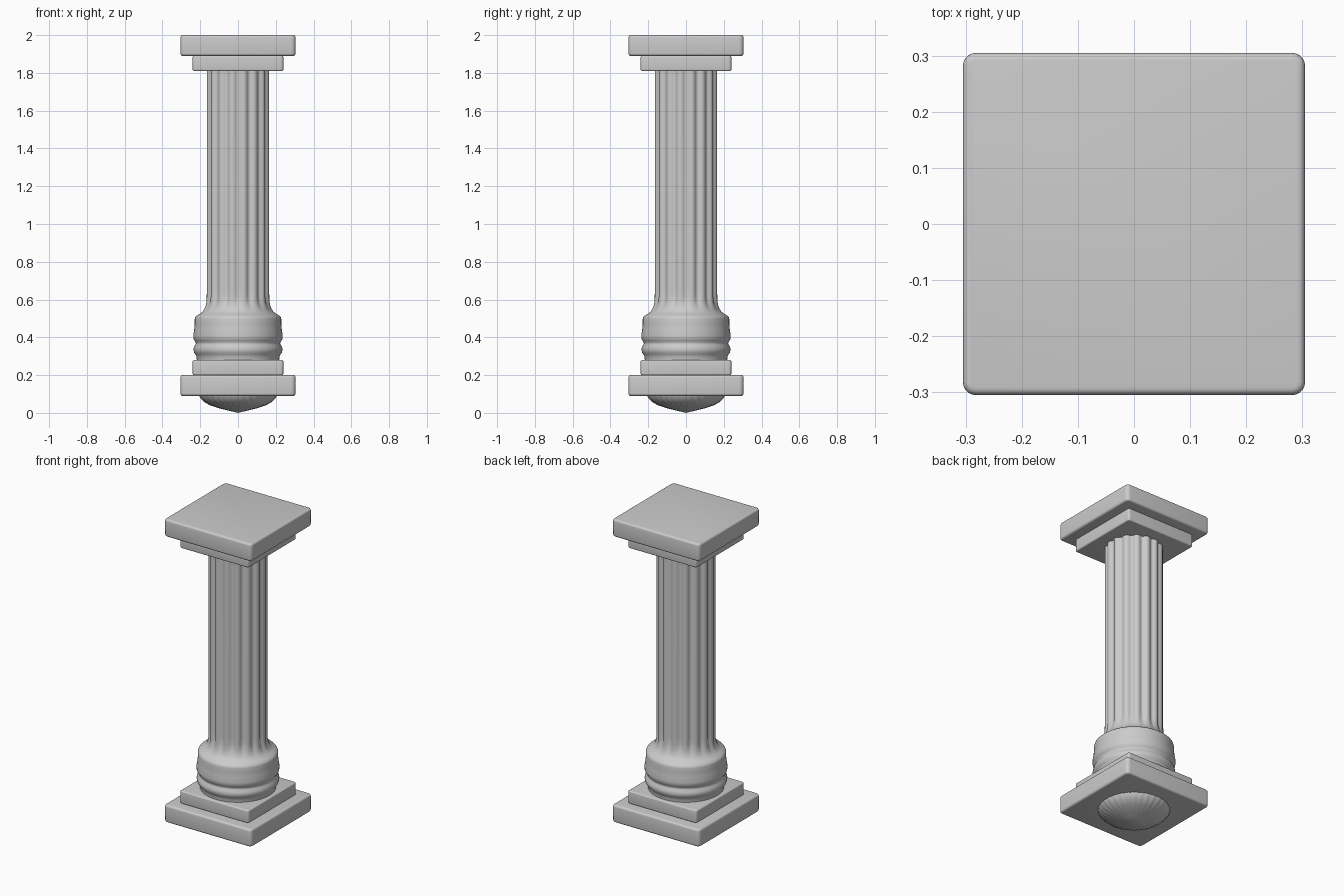
import bpy, bmesh, math

if "Cube" in bpy.data.objects:
    bpy.data.objects.remove(bpy.data.objects["Cube"])

FLUTES, SEGS = 16, 160


def finish(name, bm, angle):
    bmesh.ops.recalc_face_normals(bm, faces=bm.faces)
    mesh = bpy.data.meshes.new(name)
    bm.to_mesh(mesh)
    bm.free()
    ob = bpy.data.objects.new(name, mesh)
    bpy.context.collection.objects.link(ob)
    bpy.ops.object.select_all(action='DESELECT')
    bpy.context.view_layer.objects.active = ob
    ob.select_set(True)
    bpy.ops.object.shade_smooth_by_angle(angle=math.radians(angle))
    return ob


def slab(name, half, z0, z1, radius):
    bm = bmesh.new()
    bmesh.ops.create_cube(bm, size=1)
    for v in bm.verts:
        v.co = (v.co.x * 2 * half, v.co.y * 2 * half,
                z0 + (v.co.z + 0.5) * (z1 - z0))
    # tighter rounding on the horizontal edges, larger on the corners
    upright = [e for e in bm.edges
               if abs(e.verts[0].co.z - e.verts[1].co.z) > 0.01]
    bmesh.ops.bevel(bm, geom=upright, offset=radius * 1.8, segments=5,
                    profile=0.5, affect='EDGES')
    rims = [e for e in bm.edges
            if abs(e.verts[0].co.z - e.verts[1].co.z) < 0.001]
    bmesh.ops.bevel(bm, geom=rims, offset=radius, segments=4,
                    profile=0.5, affect='EDGES')
    return finish(name, bm, 40)


# Square plinth and capital slabs
slab("plinth_lower", 0.305, 0.09, 0.20, 0.013)
slab("plinth_upper", 0.24, 0.20, 0.28, 0.008)
slab("capital_lower", 0.24, 1.81, 1.89, 0.008)
slab("capital_upper", 0.305, 1.89, 2.00, 0.013)

# Turned column: (radius, height, flute depth, rib depth)
profile = [
    (0.05, 0.012, 0, .001), (0.10, 0.024, 0, .002), (0.15, 0.041, 0, .003),
    (0.18, 0.058, 0, .003), (0.20, 0.078, 0, .003), (0.210, 0.10, 0, .002),
    (0.215, 0.14, 0, 0), (0.218, 0.28, 0, 0), (0.220, 0.298, 0, 0),
    (0.224, 0.308, 0, 0), (0.233, 0.320, 0, 0), (0.236, 0.335, 0, 0),
    (0.233, 0.350, 0, 0), (0.225, 0.362, 0, 0), (0.223, 0.370, 0, 0),
    (0.229, 0.380, 0, 0), (0.236, 0.393, 0, 0), (0.237, 0.41, 0, 0),
    (0.232, 0.44, 0, 0), (0.229, 0.47, 0, 0), (0.229, 0.498, 0, 0),
    (0.226, 0.508, 0, 0), (0.217, 0.516, 0, 0), (0.203, 0.524, 0, 0),
    (0.190, 0.534, 0, 0), (0.180, 0.548, .002, 0), (0.173, 0.568, .005, 0),
    (0.169, 0.59, .009, 0), (0.168, 0.615, .013, 0), (0.168, 0.65, .014, 0),
    (0.168, 1.84, .014, 0),
]
bm = bmesh.new()
rings = []
for r, z, flute, rib in profile:
    ring = []
    for i in range(SEGS):
        a = 2 * math.pi * i / SEGS
        groove = (0.5 + 0.5 * math.cos(FLUTES * a)) ** 1.4
        ribs = 0.5 + 0.5 * math.cos(2 * FLUTES * a)
        rad = r - flute * groove - rib * ribs
        ring.append(bm.verts.new((rad * math.cos(a), rad * math.sin(a), z)))
    rings.append(ring)
for lo, hi in zip(rings, rings[1:]):
    for i in range(SEGS):
        j = (i + 1) % SEGS
        bm.faces.new((lo[i], lo[j], hi[j], hi[i]))
# pointed underside and flat hidden top
tip = bm.verts.new((0, 0, 0))
for i in range(SEGS):
    bm.faces.new((tip, rings[0][(i + 1) % SEGS], rings[0][i]))
bm.faces.new(rings[-1])
finish("fluted_column", bm, 50)
